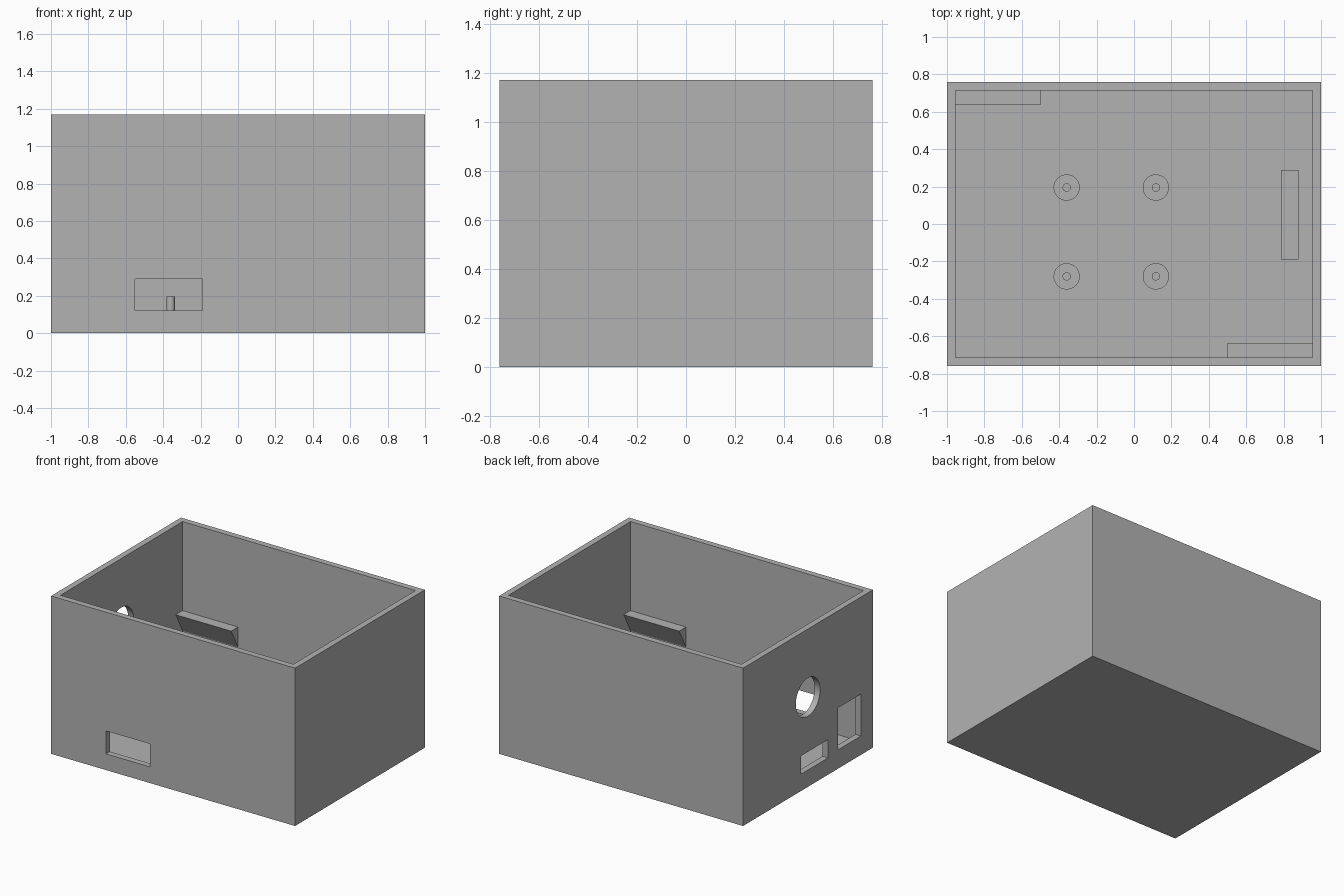
import bpy
import bmesh
from math import pi, radians
from mathutils import Matrix

cube = bpy.data.objects.get("Cube")
if cube:
    bpy.data.objects.remove(cube, do_unlink=True)

# One grey plastic for everything
grey = bpy.data.materials.new("grey plastic")
grey.use_nodes = True
colour = (0.45, 0.45, 0.45, 1)
grey.diffuse_color = colour
grey.node_tree.nodes["Principled BSDF"].inputs["Base Color"].default_value = colour

HX, HY, TOP = 1.0, 0.76, 1.17      # outer half sizes and height
WALL = 0.045
IX, IY = HX - WALL, HY - WALL      # inner half sizes


def finish(name, bm):
    bmesh.ops.recalc_face_normals(bm, faces=bm.faces)
    mesh = bpy.data.meshes.new(name)
    bm.to_mesh(mesh)
    bm.free()
    mesh.materials.append(grey)
    obj = bpy.data.objects.new(name, mesh)
    bpy.context.collection.objects.link(obj)
    return obj


def box(name, x, y, z):
    """Box from (low, high) ranges on each axis."""
    bm = bmesh.new()
    size = [r[1] - r[0] for r in (x, y, z)]
    mid = [sum(r) / 2 for r in (x, y, z)]
    bmesh.ops.create_cube(bm, size=1, matrix=Matrix.Translation(mid) @ Matrix.Diagonal((*size, 1)))
    return finish(name, bm)


def cylinder(name, centre, radius, height, turn=0, sides=48):
    bm = bmesh.new()
    bmesh.ops.create_cone(bm, cap_ends=True, segments=sides, radius1=radius, radius2=radius,
                          depth=height, matrix=Matrix.Translation(centre) @ Matrix.Rotation(turn, 4, 'Y'))
    return finish(name, bm)


def smooth(obj):
    bpy.ops.object.select_all(action='DESELECT')
    obj.select_set(True)
    bpy.context.view_layer.objects.active = obj
    bpy.ops.object.shade_smooth_by_angle(angle=radians(30))


def cut(target, cutter):
    mod = target.modifiers.new("cut", 'BOOLEAN')
    mod.operation, mod.solver, mod.object = 'DIFFERENCE', 'EXACT', cutter
    bpy.context.view_layer.objects.active = target
    bpy.ops.object.modifier_apply(modifier=mod.name)
    bpy.data.objects.remove(cutter, do_unlink=True)


# Open-topped case with its wall openings
case = box("case", (-HX, HX), (-HY, HY), (0, TOP))
cut(case, box("cavity", (-IX, IX), (-IY, IY), (WALL, TOP + 0.2)))
cut(case, box("front_slot", (-0.55, -0.19), (-HY - 0.1, -IY + 0.03), (0.12, 0.29)))
side = (-HX - 0.1, -IX + 0.03)
cut(case, box("small_side_slot", side, (-0.235, 0.08), (0.125, 0.26)))
cut(case, box("tall_side_slot", side, (-0.62, -0.35), (0.14, 0.45)))
cut(case, cylinder("round_side_hole", (-HX, 0, 0.665), 0.142, 0.3, pi / 2))
smooth(case)

# Standoffs with locating pins
for x in (-0.36, 0.117):
    for y in (-0.28, 0.195):
        smooth(cylinder("standoff", (x, y, 0.08), 0.07, 0.08))
        smooth(cylinder("standoff_pin", (x, y, 0.155), 0.022, 0.08, sides=32))

# Low rest on the floor beside the side wall
box("floor_rest", (0.785, 0.88), (-0.19, 0.29), (0.04, 0.12))

# Wedge ledges in two opposite corners
for name, s in (("back_ledge", 1), ("front_ledge", -1)):
    bm = bmesh.new()
    profile = [(IY - 0.08, 0.51), (IY, 0.51), (IY, 0.36)]
    face = bm.faces.new([bm.verts.new((-s * IX, s * y, z)) for y, z in profile])
    out = bmesh.ops.extrude_face_region(bm, geom=[face])
    moved = [v for v in out["geom"] if isinstance(v, bmesh.types.BMVert)]
    bmesh.ops.translate(bm, verts=moved, vec=(s * 0.455, 0, 0))
    finish(name, bm)
